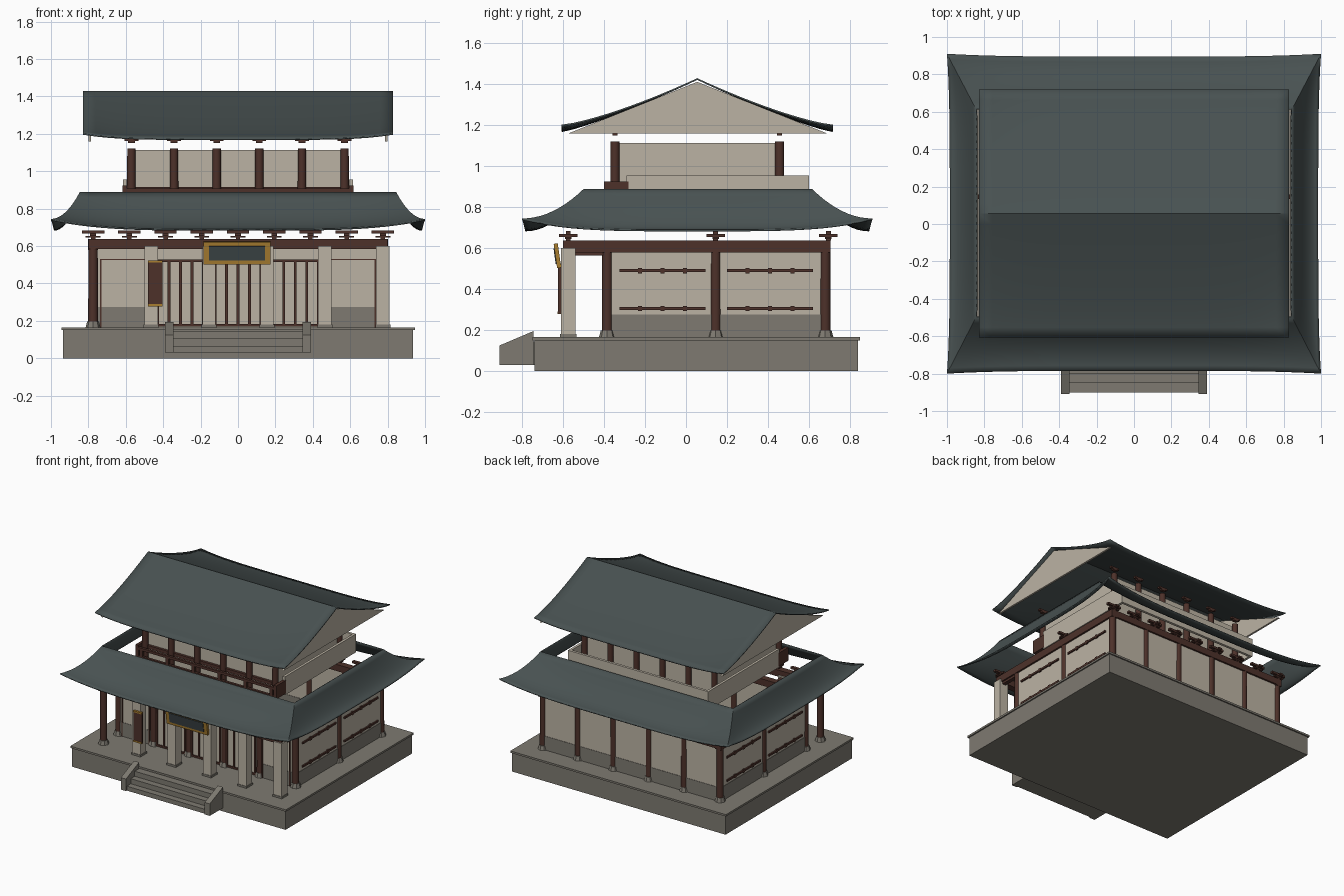
import bpy, bmesh, math
from mathutils import Matrix, Vector

cube = bpy.data.objects.get("Cube")
if cube:
    bpy.data.objects.remove(cube)


def material(name, r, g, b):
    m = bpy.data.materials.new(name)
    m.use_nodes = True
    m.diffuse_color = (r, g, b, 1)
    m.node_tree.nodes["Principled BSDF"].inputs["Base Color"].default_value = (r, g, b, 1)
    return m


TILE = material("slate_tile", 0.065, 0.083, 0.083)
PLASTER = material("cream_plaster", 0.50, 0.45, 0.37)
STONE = material("grey_stone", 0.21, 0.195, 0.165)
WOOD = material("dark_brown_wood", 0.075, 0.031, 0.023)
GOLD = material("gold_trim", 0.40, 0.21, 0.03)
BOARD = material("dark_board", 0.045, 0.058, 0.062)


def finish(name, bm, mat):
    bmesh.ops.recalc_face_normals(bm, faces=bm.faces)
    mesh = bpy.data.meshes.new(name)
    bm.to_mesh(mesh)
    bm.free()
    mesh.materials.append(mat)
    ob = bpy.data.objects.new(name, mesh)
    bpy.context.collection.objects.link(ob)
    return ob


def boxes(name, mat, items):
    """One object from (x0, x1, y0, y1, z0, z1) boxes."""
    bm = bmesh.new()
    for x0, x1, y0, y1, z0, z1 in items:
        m = Matrix.Translation(((x0 + x1) / 2, (y0 + y1) / 2, (z0 + z1) / 2))
        m = m @ Matrix.Diagonal((x1 - x0, y1 - y0, z1 - z0, 1))
        bmesh.ops.create_cube(bm, size=1, matrix=m)
    return finish(name, bm, mat)


def posts(name, mat, spots, r0, r1, z0, z1, sides=16):
    """One object of round posts standing at (x, y) spots."""
    bm = bmesh.new()
    for x, y in spots:
        bmesh.ops.create_cone(bm, cap_ends=True, segments=sides, radius1=r0, radius2=r1,
                              depth=z1 - z0, matrix=Matrix.Translation((x, y, (z0 + z1) / 2)))
    ob = finish(name, bm, mat)
    smooth(ob)
    return ob


def smooth(ob):
    bpy.ops.object.select_all(action="DESELECT")
    ob.select_set(True)
    bpy.context.view_layer.objects.active = ob
    bpy.ops.object.shade_smooth_by_angle(angle=math.radians(35))


def extrude_x(name, mat, profile, spans):
    """Extrude a (y, z) profile along x for each (x0, x1) span."""
    bm = bmesh.new()
    for x0, x1 in spans:
        f = bm.faces.new([bm.verts.new((x0, y, z)) for y, z in profile])
        r = bmesh.ops.extrude_face_region(bm, geom=[f])
        bmesh.ops.translate(bm, vec=(x1 - x0, 0, 0),
                            verts=[v for v in r["geom"] if isinstance(v, bmesh.types.BMVert)])
    return finish(name, bm, mat)


def sheet(name, sides, nu, nt, thickness):
    """Thin tiled roof: one grid for each function of (u in -1..1, t in 0..1)."""
    bm = bmesh.new()
    for fn in sides:
        g = [[bm.verts.new(fn(2 * i / nu - 1, j / nt)) for j in range(nt + 1)] for i in range(nu + 1)]
        for i in range(nu):
            for j in range(nt):
                bm.faces.new((g[i][j], g[i + 1][j], g[i + 1][j + 1], g[i][j + 1]))
    bmesh.ops.remove_doubles(bm, verts=bm.verts, dist=0.0005)
    ob = finish(name, bm, TILE)
    if sum(p.normal.z for p in ob.data.polygons) < 0:
        ob.data.flip_normals()
    mod = ob.modifiers.new("thickness", "SOLIDIFY")
    mod.thickness = thickness
    mod.offset = -1
    smooth(ob)
    return ob


# Grid of columns
COLS = [-0.775 + 0.31 * i for i in range(6)]
FRONT, WALL, MID, BACK, SIDE = -0.575, -0.385, 0.145, 0.68, 0.775
TOP = 0.165

# Stone platform and stairs
boxes("platform", STONE, [(-0.935, 0.935, -0.74, 0.84, 0, 0.15)])
boxes("platform_cap", STONE, [(-0.945, 0.945, -0.75, 0.85, 0.15, TOP)])
extrude_x("stair_cheeks", STONE, [(-0.91, 0.03), (-0.91, 0.125), (-0.745, 0.195), (-0.745, 0.03)],
          [(-0.39, -0.345), (0.345, 0.39)])
boxes("steps", STONE, [(-0.345, 0.345, -0.9 + 0.05 * i, -0.74, 0.03, 0.065 + 0.04 * i) for i in range(3)])

# Lower columns: round wooden ones, square plastered ones along the porch
round_spots = [(x, y) for y in (WALL, BACK) for x in COLS]
round_spots += [(-SIDE, MID), (SIDE, MID), (-SIDE, FRONT)]
posts("lower_columns", WOOD, round_spots, 0.026, 0.025, TOP, 0.6)
posts("column_bases", STONE, round_spots, 0.04, 0.031, TOP, 0.198, 8)
boxes("porch_columns", PLASTER, [(x - 0.036, x + 0.036, FRONT - 0.036, FRONT + 0.036, TOP, 0.6)
                                 for x in COLS[1:]])
boxes("porch_column_feet", STONE, [(x - 0.04, x + 0.04, FRONT - 0.04, FRONT + 0.04, TOP, 0.18)
                                   for x in COLS[1:]])


# Lower walls: stone dado with plaster above
def wall_ring(z0, z1, t, front):
    ring = [(-SIDE, SIDE, BACK - t, BACK + t, z0, z1)]
    ring += [(s * SIDE - t, s * SIDE + t, WALL, BACK, z0, z1) for s in (-1, 1)]
    return ring + [(a, b, WALL - t, WALL + t, z0, z1) for a, b in front]


boxes("wall_dado", STONE, wall_ring(TOP, 0.275, 0.015, [(-SIDE, -0.465), (0.465, SIDE)]))
boxes("plaster_walls", PLASTER, wall_ring(0.275, 0.59, 0.012, [(-SIDE, -0.465), (0.465, SIDE)]))
boxes("door_panels", PLASTER, [(-0.465, 0.465, WALL - 0.01, WALL + 0.01, TOP, 0.59)])

# Door slats, rails and window frames of the front wall
y0, y1 = WALL - 0.02, WALL - 0.01
slats = [(-0.43 + 0.0614 * i) for i in range(15)]
boxes("door_slats", WOOD, [(x - 0.007, x + 0.007, y0, y1, 0.18, 0.52) for x in slats])
boxes("door_rails", WOOD, [(-0.465, 0.465, y0, y1, z, z + 0.014) for z in (0.17, 0.515)])
frames = []
for s in (-1, 1):
    a, b = sorted((s * 0.495, s * 0.735))
    frames += [(a, b, y0, y1, 0.525, 0.532)]
    frames += [(x - 0.004, x + 0.004, y0, y1, TOP, 0.53) for x in (a, b)]
boxes("front_bay_frames", WOOD, frames)

# Lattice bars on both side walls
bars = []
for s in (-1, 1):
    x = s * (SIDE + 0.017)
    for a, b in ((-0.325, 0.095), (0.2, 0.62)):
        for z in (0.305, 0.49):
            bars.append((x - 0.006, x + 0.006, a, b, z - 0.007, z + 0.007))
            bars += [(x - 0.006, x + 0.006, c - 0.01, c + 0.01, z - 0.013, z + 0.013)
                     for c in (a + 0.1, (a + b) / 2, b - 0.1)]
boxes("side_wall_bars", WOOD, bars)

# Beams over the columns
beams = [(-0.8, 0.8, y - 0.026, y + 0.026, 0.585, 0.637) for y in (FRONT, WALL, BACK)]
beams += [(x - 0.026, x + 0.026, FRONT, BACK + 0.026, 0.58, 0.637) for x in (-SIDE, SIDE)]
beams += [(x - 0.015, x + 0.015, FRONT, WALL, 0.563, 0.59) for x in COLS]
boxes("lower_beams", WOOD, beams)

# Bracket sets above the beams
sets = [(-SIDE + SIDE * i / 4, y) for i in range(9) for y in (FRONT, BACK + 0.015)]
sets += [(-SIDE, MID), (SIDE, MID)]
arms = []
for x, y in sets:
    arms += [(x - 0.012, x + 0.012, y - 0.012, y + 0.012, 0.637, 0.68),
             (x - 0.04, x + 0.04, y - 0.015, y + 0.015, 0.645, 0.655),
             (x - 0.015, x + 0.015, y - 0.045, y + 0.045, 0.655, 0.668),
             (x - 0.06, x + 0.06, y - 0.012, y + 0.012, 0.667, 0.683)]
boxes("lower_brackets", WOOD, arms)

# Name boards, left blank
board = boxes("board_frame", GOLD, [(-0.18, 0.18, -0.01, 0.01, -0.06, 0.06)])
face = boxes("board_face", BOARD, [(-0.15, 0.15, -0.014, 0, -0.038, 0.038)])
for ob in (board, face):
    ob.location = (-0.005, -0.628, 0.563)
    ob.rotation_euler.x = math.radians(8)
boxes("hanging_board", WOOD, [(-0.48, -0.405, -0.625, -0.611, 0.28, 0.52)])
boxes("hanging_board_trim", GOLD, [(-0.48, -0.405, -0.628, -0.61, z, z + 0.012) for z in (0.278, 0.512)])

# Lower skirt roof, an open ring with swept-up corners
IN_X, IN_Y, CY_IN = 0.845, 0.557, 0.058
OUT_X, OUT_Y, CY_OUT = 0.985, 0.84, 0.055
FLARE = 0.015


def skirt(axis, sign):
    def fn(u, t):
        c = abs(u) ** 4
        ax, ay = IN_X + (OUT_X - IN_X) * t, IN_Y + (OUT_Y - IN_Y) * t
        cy = CY_IN + (CY_OUT - CY_IN) * t
        z = 0.89 - (0.2 - 0.055 * c) * (1 - (1 - t) ** 2)
        if axis == "y":
            return Vector((u * (ax + FLARE * t), cy + sign * (ay + FLARE * c * t), z))
        return Vector((sign * (ax + FLARE * c * t), cy + u * (ay + FLARE * t), z))
    return fn


sheet("lower_roof", [skirt(a, s) for a in "xy" for s in (-1, 1)], 28, 10, 0.008)

# Upper storey
UP = [-0.57 + 0.228 * i for i in range(6)]
UF, UB = -0.347, 0.457
boxes("upper_walls", PLASTER, [(-0.56, 0.56, UF + 0.02, UB - 0.02, 0.8, 1.113)])
spots = [(x, y) for x in UP for y in (UF, UB)]
posts("upper_columns", WOOD, spots, 0.023, 0.022, 0.8, 1.122)
caps = []
for x, y in spots:
    caps += [(x - 0.018, x + 0.018, y - 0.012, y + 0.012, 1.15, 1.163),
             (x - 0.037, x + 0.037, y - 0.012, y + 0.012, 1.161, 1.175)]
boxes("upper_brackets", WOOD, caps)

# Balcony: plaster parapet on sides and back, wooden rail in front
boxes("parapet", PLASTER, [(-0.615, -0.595, -0.29, 0.6, 0.81, 0.955),
                           (0.595, 0.615, -0.29, 0.6, 0.81, 0.955),
                           (-0.615, 0.615, 0.58, 0.6, 0.81, 0.955)])
rail = [(-0.61, 0.61, -0.4, -0.38, z, z + 0.02) for z in (0.82, 0.887)]
rail += [(x - 0.012, x + 0.012, -0.4, -0.38, 0.82, 0.9) for x in UP]
rail += [(s * 0.605 - 0.012, s * 0.605 + 0.012, -0.4, -0.28, 0.82, 0.925) for s in (-1, 1)]
rail += [(-0.57, 0.57, UF, UF + 0.024, 0.89, 0.915)]
boxes("balcony_rail", WOOD, rail)

# Upper gable roof and its end panels
RIDGE, RZ = 0.055, 1.43


def slope(eave):
    def fn(u, t):
        z = RZ - 0.255 * (1 - (1 - t) ** 1.2) + 0.028 * abs(u) ** 5 * t * t
        return Vector((0.828 * u, RIDGE + (eave - RIDGE) * t, z))
    return fn


sheet("upper_roof", [slope(-0.608), slope(0.718)], 24, 12, 0.008)
extrude_x("gable_panels", PLASTER, [(-0.575, 1.16), (0.69, 1.16), (RIDGE, 1.412)],
          [(-0.8, -0.785), (0.785, 0.8)])
